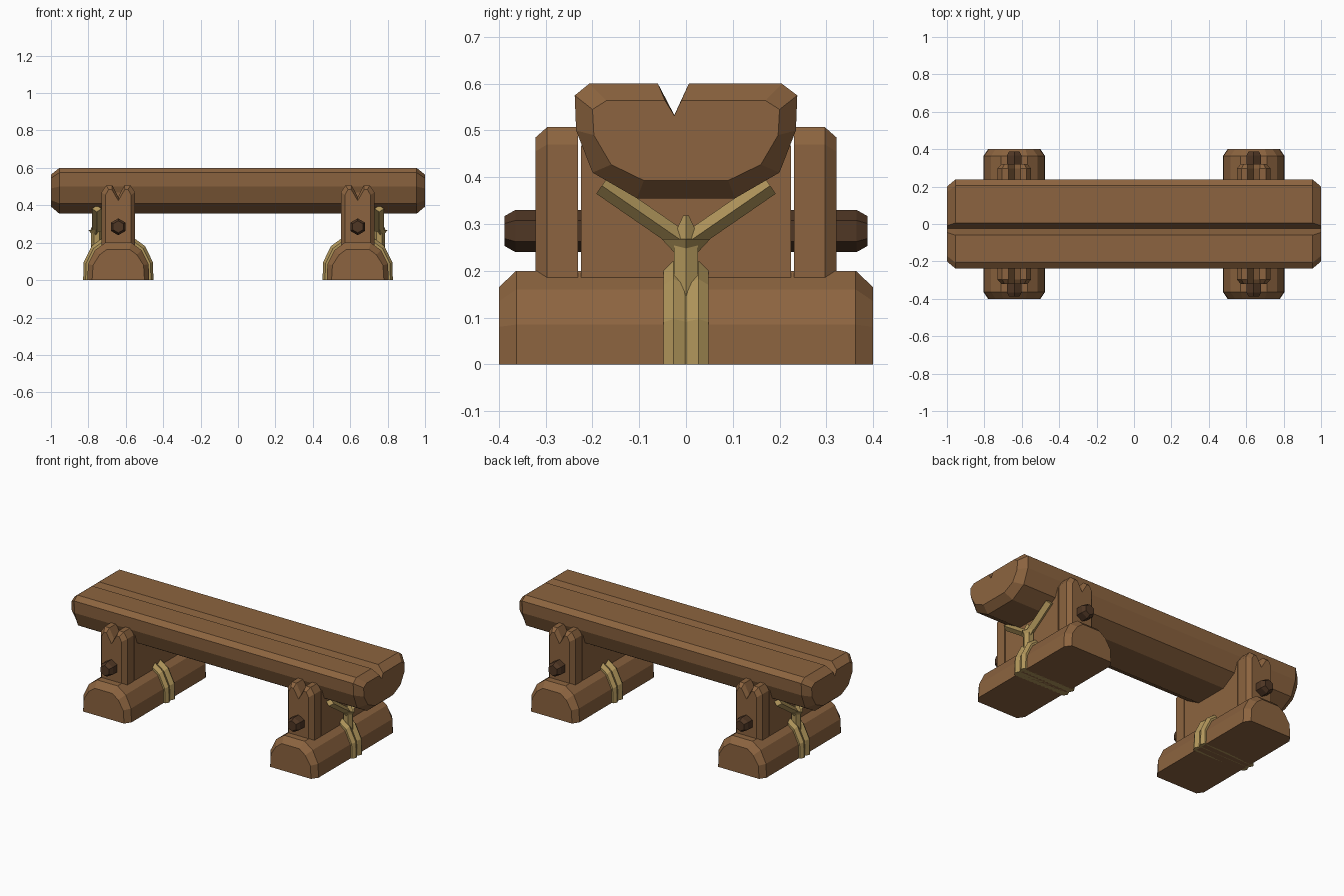
import bpy, bmesh, math
from mathutils import Vector

if "Cube" in bpy.data.objects:
    bpy.data.objects.remove(bpy.data.objects["Cube"])


def material(name, rgb):
    m = bpy.data.materials.new(name)
    m.diffuse_color = (*rgb, 1)
    m.use_nodes = True
    m.node_tree.nodes["Principled BSDF"].inputs["Base Color"].default_value = m.diffuse_color
    return m


WOOD = material("brown wood", (0.262, 0.127, 0.050))
DARK = material("dark wood", (0.080, 0.038, 0.018))
ROPE = material("tan rope", (0.440, 0.305, 0.105))


def loft(name, sections, mat):
    """Bridge equal-length loops of 3D points and cap both ends."""
    bm = bmesh.new()
    rings = [[bm.verts.new(p) for p in s] for s in sections]
    n = len(rings[0])
    for a, b in zip(rings, rings[1:]):
        for i in range(n):
            j = (i + 1) % n
            bm.faces.new((a[i], a[j], b[j], b[i]))
    bm.faces.new(rings[0])
    bm.faces.new(rings[-1][::-1])
    bmesh.ops.recalc_face_normals(bm, faces=bm.faces)
    me = bpy.data.meshes.new(name)
    bm.to_mesh(me)
    bm.free()
    me.materials.append(mat)
    ob = bpy.data.objects.new(name, me)
    bpy.context.collection.objects.link(ob)
    return ob


def along_x(profile, x):
    return [(x, y, z) for y, z in profile]


def along_y(profile, y, cx):
    return [(cx + x, y, z) for x, z in profile]


def mirrored(half):
    """Close a right-hand half profile with its left-hand copy."""
    return half + [(-a, z) for a, z in reversed(half) if abs(a) > 1e-6]


def bar(name, a, b, r1, r2, sides, mat, flat=1.0):
    """Tapered prism between two points; cross-section squashed by flat."""
    a, b = Vector(a), Vector(b)
    d = (b - a).normalized()
    u = Vector((1, 0, 0))
    v = d.cross(u)

    def ring(c, r):
        return [c + u * (r * flat * math.cos(t)) + v * (r * math.sin(t))
                for t in (2 * math.pi * i / sides for i in range(sides))]
    return loft(name, [ring(a, r1), ring(b, r2)], mat)


# Half-log seat with a split along the top and chamfered ends
seat = [(-0.06, 0.60), (-0.025, 0.533), (0.006, 0.60), (0.205, 0.60),
        (0.238, 0.575), (0.235, 0.50), (0.20, 0.41), (0.105, 0.355),
        (-0.105, 0.355), (-0.20, 0.41), (-0.235, 0.50), (-0.238, 0.575), (-0.207, 0.60)]
seat_end = [(-0.045, 0.564), (-0.025, 0.532), (-0.01, 0.564), (0.17, 0.564),
            (0.20, 0.545), (0.197, 0.49), (0.16, 0.427), (0.09, 0.393),
            (-0.09, 0.393), (-0.16, 0.427), (-0.197, 0.49), (-0.20, 0.545), (-0.17, 0.564)]
loft("seat", [along_x(seat_end, -1), along_x(seat, -0.955),
              along_x(seat, 0.955), along_x(seat_end, 1)], WOOD)

foot = mirrored([(0.165, 0), (0.162, 0.085), (0.125, 0.16), (0.07, 0.20)])
foot_end = mirrored([(0.14, 0), (0.135, 0.08), (0.10, 0.135), (0.06, 0.165)])
post = mirrored([(0.09, 0.15), (0.09, 0.47), (0.065, 0.507), (0.032, 0.507), (0, 0.445)])
post_face = mirrored([(0.068, 0.15), (0.068, 0.455), (0.052, 0.485), (0.035, 0.485), (0, 0.425)])
cradle = [(-0.225, 0.15), (0.225, 0.15), (0.225, 0.468), (-0.225, 0.468)]

for side, s in (("left", -1), ("right", 1)):
    cx = 0.64 * s

    # Foot log
    loft(side + "_foot", [along_y(foot_end, -0.4, cx), along_y(foot, -0.363, cx),
                          along_y(foot, 0.363, cx), along_y(foot_end, 0.4, cx)], WOOD)
    # Middle support block under the seat
    loft(side + "_support", [along_x(cradle, cx - 0.09), along_x(cradle, cx + 0.09)], WOOD)

    for end, e in (("front", -1), ("back", 1)):
        # Notched upright post
        loft(f"{side}_{end}_post", [along_y(post, 0.231 * e, cx), along_y(post, 0.297 * e, cx),
                                    along_y(post_face, 0.322 * e, cx)], WOOD)
        # Six-sided peg through the post
        hexa = [[(r * math.sin(i * math.pi / 3), 0.285 + r * math.cos(i * math.pi / 3))
                 for i in range(6)] for r in (0.045, 0.032)]
        loft(f"{side}_{end}_peg", [along_y(hexa[0], 0.2 * e, cx), along_y(hexa[0], 0.365 * e, cx),
                                   along_y(hexa[1], 0.388 * e, cx)], DARK)
        # Rope strand around the foot, with a raised ridge
        sections = []
        for y, k in ((0.0, 1.06), (0.004, 1.08), (0.027, 1.14), (0.048, 1.06)):
            sections.append(along_y([(x * k, z * k) for x, z in foot], y * e, cx))
        loft(f"{side}_{end}_foot_rope", sections, ROPE)
        # Rope arm rising to the seat
        bar(f"{side}_{end}_rope_arm", (cx + 0.115 * s, 0.0, 0.258),
            (cx + 0.115 * s, 0.18 * e, 0.382), 0.021, 0.021, 4, ROPE, 1.2)

    # Upright rope and knot
    kx = cx + 0.12 * s
    bar(side + "_rope_upright", (cx + 0.115 * s, 0, 0.13), (cx + 0.115 * s, 0, 0.26),
        0.03, 0.03, 6, ROPE)
    bar(side + "_knot", (kx, 0, 0.24), (kx, 0, 0.268), 0.026, 0.052, 4, ROPE, 0.75)
    bar(side + "_knot_tip", (kx, 0, 0.266), (kx, 0, 0.318), 0.03, 0.006, 4, ROPE)
